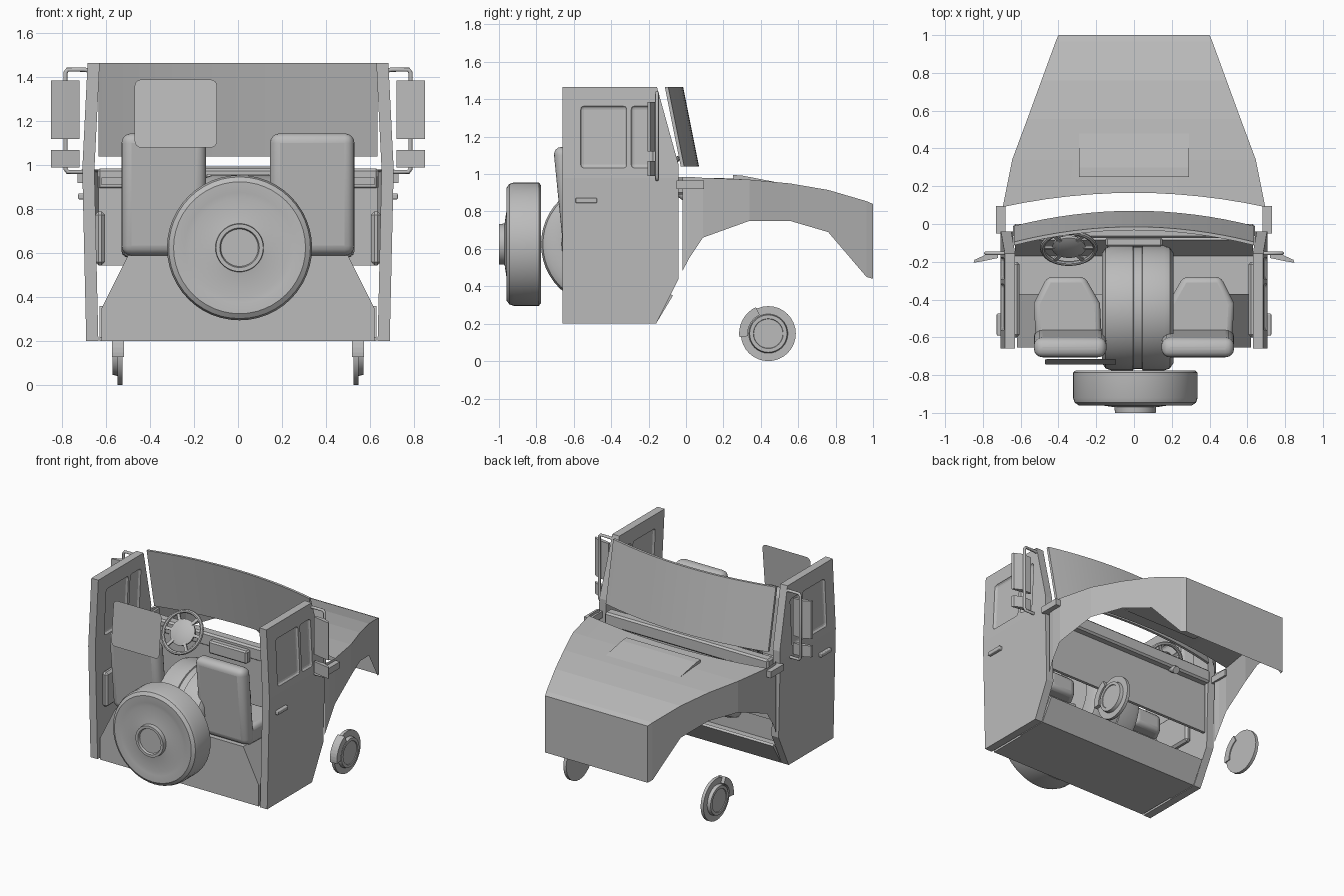
import bpy, bmesh, math
from mathutils import Vector, Matrix

if "Cube" in bpy.data.objects:
    bpy.data.objects.remove(bpy.data.objects["Cube"])

grey = bpy.data.materials.new("plain_grey")
grey.diffuse_color = (0.5, 0.5, 0.5, 1)
grey.use_nodes = True
grey.node_tree.nodes["Principled BSDF"].inputs["Base Color"].default_value = grey.diffuse_color


def finish(name, bm, mirror=False, bevel=0, segs=3, smooth=False):
    bmesh.ops.recalc_face_normals(bm, faces=bm.faces)
    me = bpy.data.meshes.new(name)
    bm.to_mesh(me)
    bm.free()
    ob = bpy.data.objects.new(name, me)
    bpy.context.collection.objects.link(ob)
    me.materials.append(grey)
    if bevel:
        m = ob.modifiers.new("bevel", 'BEVEL')
        m.width, m.segments = bevel, segs
    if smooth:
        bpy.ops.object.select_all(action='DESELECT')
        ob.select_set(True)
        bpy.context.view_layer.objects.active = ob
        bpy.ops.object.shade_smooth_by_angle(angle=math.radians(35))
    if mirror:
        ob.modifiers.new("mirror", 'MIRROR')
    return ob


def add_box(bm, x0, x1, y0, y1, z0, z1):
    r = bmesh.ops.create_cube(bm, size=1)
    for v in r['verts']:
        v.co = Vector(((x0 + x1) / 2 + v.co.x * (x1 - x0), (y0 + y1) / 2 + v.co.y * (y1 - y0),
                       (z0 + z1) / 2 + v.co.z * (z1 - z0)))
    return r['verts']


def box(name, dims, **kw):
    bm = bmesh.new()
    add_box(bm, *dims)
    return finish(name, bm, **kw)


def lathe(name, profile, matrix, n=48, **kw):
    # profile holds (radius, height) pairs turned around local z
    bm = bmesh.new()
    vs = [bm.verts.new((r, 0, h)) for r, h in profile]
    es = [bm.edges.new(p) for p in zip(vs, vs[1:])]
    bmesh.ops.spin(bm, geom=vs + es, cent=(0, 0, 0), axis=(0, 0, 1), angle=math.tau, steps=n)
    bmesh.ops.remove_doubles(bm, verts=bm.verts, dist=1e-4)
    bm.transform(matrix)
    return finish(name, bm, smooth=True, **kw)


def tube(name, pts, r):
    cu = bpy.data.curves.new(name, 'CURVE')
    cu.dimensions, cu.bevel_depth, cu.bevel_resolution, cu.use_fill_caps = '3D', r, 2, True
    sp = cu.splines.new('POLY')
    sp.points.add(len(pts) - 1)
    for p, c in zip(sp.points, pts):
        p.co = (*c, 1)
    ob = bpy.data.objects.new(name, cu)
    bpy.context.collection.objects.link(ob)
    cu.materials.append(grey)
    ob.modifiers.new("mirror", 'MIRROR')


def prism(name, pts, to3d, depth, **kw):
    # flat outline placed by to3d, pushed along a depth vector
    bm = bmesh.new()
    f = bm.faces.new([bm.verts.new(to3d(*p)) for p in pts])
    r = bmesh.ops.extrude_face_region(bm, geom=[f])
    bmesh.ops.translate(bm, vec=depth, verts=[v for v in r['geom'] if isinstance(v, bmesh.types.BMVert)])
    return finish(name, bm, **kw)


# hood and fender shell: y, half width, top z, bottom z
stations = [(1.0, .40, .84, .44), (.965, .415, .855, .45), (.76, .49, .915, .69), (.555, .565, .95, .75),
            (.34, .645, .97, .75), (.09, .695, .98, .66), (.02, .695, .985, .555), (-.02, .69, .985, .48)]
bm = bmesh.new()
rows = []
N = 12
for y, w, zt, zb in stations[:6]:
    row = []
    for i in range(N + 1):
        t = 2 * i / N - 1
        yy = y + .075 * (1 - t * t) if y == .09 else y
        row.append(bm.verts.new((w * t, yy, zt)))
    rows.append(row)
for a, b in zip(rows, rows[1:]):
    for i in range(N):
        bm.faces.new((a[i], a[i + 1], b[i + 1], b[i]))
for s, k in ((-1, 0), (1, N)):
    top = [r[k] for r in rows] + [bm.verts.new((s * w, y, zt)) for y, w, zt, zb in stations[6:]]
    low = [bm.verts.new((s * w, y, zb)) for y, w, zt, zb in stations]
    for i in range(7):
        bm.faces.new((top[i], top[i + 1], low[i + 1], low[i]))
    if s < 0:
        left_low = low[0]
bm.faces.new(rows[0] + [low[0], left_low])
finish("hood", bm)

# raised hood vent
prism("hood_vent", [(.49, .955), (.255, .97), (.25, .995), (.30, .992)],
      lambda y, z: (-.29, y, z), (.58, 0, 0))

# doors with recessed panes on both faces
bm = bmesh.new()
def door_x(z):
    return .69 + .018 * (z - .2) / .78 if z <= .98 else .708 - .024 * (z - .98) / .485
outline = [(-.66, .2), (-.16, .2), (-.04, .44), (-.04, .98), (-.04, 1.05), (-.155, 1.465), (-.66, 1.465), (-.66, .98)]
outer = [bm.verts.new((door_x(z), y, z)) for y, z in outline]
inner = [bm.verts.new((door_x(z) - .055, y, z)) for y, z in outline]
for ring in (outer, inner):
    bm.faces.new([ring[i] for i in (0, 1, 2, 3, 7)])
    bm.faces.new([ring[i] for i in (3, 4, 5, 6, 7)])
for i in range(8):
    j = (i + 1) % 8
    bm.faces.new((outer[i], outer[j], inner[j], inner[i]))
door = finish("door", bm)
bm = bmesh.new()
for y0, y1 in ((-.565, -.315), (-.295, -.175)):
    for dx in (-.085, .02 - .033):
        for v in add_box(bm, dx, dx + .045, y0, y1, 1.03, 1.365):
            v.co.x += door_x(v.co.z)
cutter = finish("window_cutter", bm, bevel=.02)
cutter.hide_render = True
cutter.hide_set(True)
m = door.modifiers.new("windows", 'BOOLEAN')
m.object, m.operation, m.solver = cutter, 'DIFFERENCE', 'EXACT'
door.modifiers.new("mirror", 'MIRROR')
box("door_handle", (.695, .727, -.59, -.475, .845, .872), mirror=True, bevel=.006)
box("door_pocket", (.605, .65, -.60, -.20, .545, .79), mirror=True, bevel=.015, segs=1)
box("fender_bracket", (.68, .73, -.05, .095, .92, .965), mirror=True)

# side mirrors and their arms
tube("mirror_arm", [(.67, -.155, 1.43), (.70, -.155, 1.435), (.775, -.155, 1.435), (.785, -.155, 1.42),
                    (.785, -.155, .985), (.775, -.155, .97), (.69, -.155, .97)], .01)
for name, z0, z1 in (("mirror_large", 1.12, 1.385), ("mirror_small", .99, 1.07)):
    prism(name, [(.72, -.165), (.79, -.165), (.845, -.19), (.85, -.205), (.79, -.195), (.72, -.18)],
          lambda x, y: (x, y, z0), (0, 0, z1 - z0), mirror=True)

# curved windscreen
bm = bmesh.new()
N = 16
grid = []
for z, y in ((1.04, .07), (1.465, -.015)):
    for d in (0, -.018):
        grid.append([bm.verts.new((.635 * (2 * i / N - 1), y + d - .08 * (2 * i / N - 1) ** 2, z)) for i in range(N + 1)])
a, b, d, c = grid
for p, q in ((a, b), (b, c), (c, d), (d, a)):
    for i in range(N):
        bm.faces.new((p[i], p[i + 1], q[i + 1], q[i]))
for i in (0, N):
    bm.faces.new((a[i], b[i], c[i], d[i]))
finish("windscreen", bm, smooth=True)

# dashboard and bulkhead
box("bulkhead", (-.635, .635, -.07, -.05, .545, .95))
box("dashboard", (-.64, .64, -.075, .0, .89, .985), bevel=.012, segs=1)
box("dash_console", (-.15, .15, -.12, -.07, .87, .96), bevel=.01, segs=1)
box("dash_vent", (.53, .62, -.085, -.07, .91, .945), mirror=True)

# seat base, floor and toe board
prism("seat_base", [(-.62, .2), (.62, .2), (.62, .35), (.5, .59), (-.5, .59), (-.62, .35)],
      lambda x, z: (x, -.655, z), (0, .285, 0))
prism("floor", [(-.38, .2), (-.16, .2), (-.07, .35), (-.085, .36), (-.17, .22), (-.38, .22)],
      lambda y, z: (-.63, y, z), (1.26, 0, 0))

# seats
bm = bmesh.new()
for v in add_box(bm, .145, .53, -.655, -.55, .59, 1.145):
    if v.co.z > 1:
        v.co.y -= .055
finish("seat_back", bm, mirror=True, bevel=.045, segs=4, smooth=True)
prism("seat_cushion", [(.17, -.62), (.52, -.62), (.53, -.42), (.46, -.28), (.26, -.28), (.18, -.42)],
      lambda x, y: (x, y, .58), (0, 0, .13), mirror=True, bevel=.03, smooth=True)

# loose flat back panel with rounded corners
bm = bmesh.new()
vs = []
for k, (cx, cz) in enumerate(((-.125, 1.36), (-.44, 1.36), (-.44, 1.11), (-.125, 1.11))):
    for j in range(5):
        t = math.radians(90 * k + 22.5 * j)
        x, z = cx + .03 * math.cos(t), cz + .03 * math.sin(t)
        vs.append(bm.verts.new((x, -.745 + .03 * (z - 1.08) / .31, z)))
bm.faces.new(vs)
bmesh.ops.recalc_face_normals(bm, faces=bm.faces)
finish("back_panel", bm)

# spare wheel behind the cab
lathe("spare_wheel", [(0, 0), (.315, 0), (.33, .012), (.33, .145), (.322, .17), (.30, .185), (.25, .183), (.225, .178),
                      (.11, .195), (.108, .225), (.09, .225), (.085, .21), (0, .21)],
      Matrix.Translation((.007, -.775, .625)) @ Matrix.Rotation(math.pi / 2, 4, 'X'))
# wheel standing inside the cab
lathe("cab_wheel", [(0, .03), (.2, .03), (.22, .0), (.29, .0), (.32, .02), (.33, .05), (.33, .165), (.322, .168),
                    (.322, .212), (.33, .215), (.33, .33), (.32, .36), (.29, .38), (.22, .38), (.2, .35), (0, .35)],
      Matrix.Translation((.02 - .19, -.445, .625)) @ Matrix.Rotation(math.pi / 2, 4, 'Y'))

# steering wheel, tilted toward the driver
tilt = Matrix.Translation((-.345, -.127, .97)) @ Matrix.Rotation(math.radians(54), 4, 'X')
rim = [(.14 + .013 * math.cos(math.tau * i / 8), .013 * math.sin(math.tau * i / 8)) for i in range(9)]
lathe("steering_rim", rim, tilt, 32)
lathe("steering_hub", [(0, -.02), (.085, -.02), (.09, 0), (.06, .012), (0, .015)], tilt, 24)
bm = bmesh.new()
for ang in (0, 55, 125, 180, 235, 305):
    vs = add_box(bm, .07, .138, -.01, .01, -.006, .006)
    bmesh.ops.rotate(bm, verts=vs, matrix=Matrix.Rotation(math.radians(ang), 3, 'Z'))
bm.transform(tilt)
finish("steering_spokes", bm)
lathe("steering_column", [(0, -.17), (.025, -.17), (.025, -.01), (0, -.01)], tilt, 12)

# front hub discs with caliper segments
hub = Matrix.Translation((.525, .44, .147)) @ Matrix.Rotation(math.pi / 2, 4, 'Y')
lathe("brake_disc", [(0, 0), (.147, 0), (.147, .022), (.105, .022), (.1, .045), (.08, .045), (.078, .04), (0, .04)],
      hub, 32, mirror=True)
arc = [math.radians(115 + 8 * i) for i in range(10)]
prism("caliper", [(.156 * math.cos(t), .156 * math.sin(t)) for t in arc] +
      [(.11 * math.cos(t), .11 * math.sin(t)) for t in reversed(arc)],
      lambda y, z: (.518, .44 + y, .147 + z), (.055, 0, 0), mirror=True)
